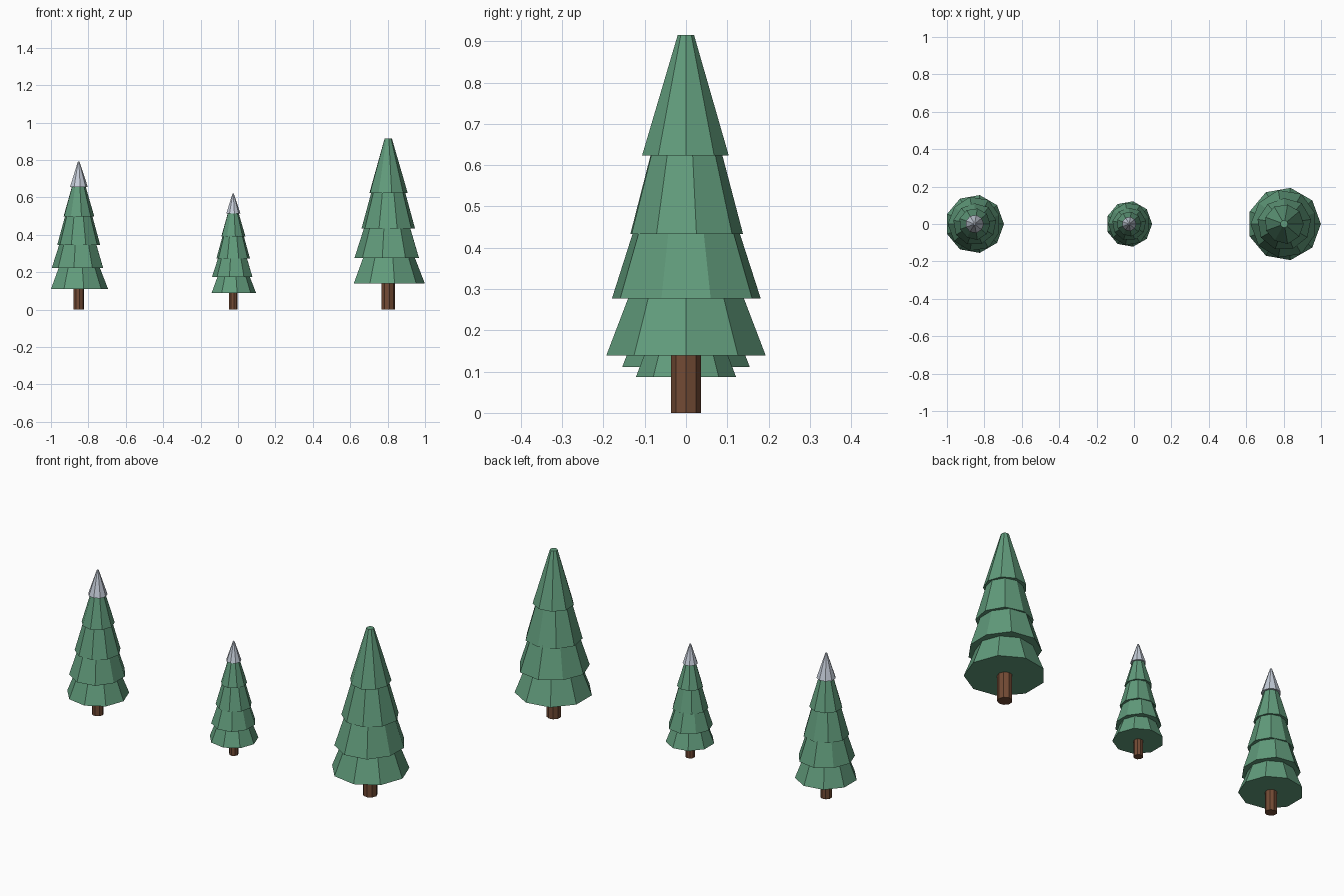
import bpy, math, random

if "Cube" in bpy.data.objects:
    bpy.data.objects.remove(bpy.data.objects["Cube"])

SIDES = 9


def material(name, color):
    m = bpy.data.materials.new(name)
    m.diffuse_color = (*color, 1)
    m.use_nodes = True
    m.node_tree.nodes["Principled BSDF"].inputs["Base Color"].default_value = m.diffuse_color
    return m


GREEN = material("needle_green", (0.12, 0.33, 0.20))
BROWN = material("bark_brown", (0.17, 0.07, 0.035))
SNOW = material("snow_grey", (0.55, 0.60, 0.68))


def frustum(name, x, s, z0, z1, r0, r1, mat, turn=0, jitter=0, seed=0):
    """Flat-faced capped cone; jitter folds the skirt slightly in and out."""
    rng = random.Random(seed)
    wave = [1 + rng.uniform(-jitter, jitter) for _ in range(SIDES)]
    verts = []
    for z, r in ((z0, r0), (z1, r1)):
        for i, w in enumerate(wave):
            a = math.radians(turn) + 2 * math.pi * i / SIDES
            verts.append((s * r * w * math.cos(a), s * r * w * math.sin(a), s * z))
    n = SIDES
    faces = [(i, (i + 1) % n, n + (i + 1) % n, n + i) for i in range(n)]
    faces += [tuple(reversed(range(n))), tuple(range(n, 2 * n))]
    mesh = bpy.data.meshes.new(name)
    mesh.from_pydata(verts, [], faces)
    mesh.materials.append(mat)
    ob = bpy.data.objects.new(name, mesh)
    ob.location.x = x
    bpy.context.collection.objects.link(ob)


# bottom z, top z, bottom radius, top radius, turn, fold amount
TIERS = [
    (0.139, 0.33, 0.196, 0.122, 0, 0),
    (0.277, 0.48, 0.180, 0.115, 20, 0.04),
    (0.433, 0.67, 0.142, 0.078, 10, 0.03),
    (0.623, 0.915, 0.106, 0.020, 0, 0.03),
]


def tree(label, x, s, snowy):
    # Trunk
    frustum(label + "_trunk", x, s, 0, 0.16, 0.037, 0.037, BROWN)
    # Overlapping skirts of branches
    for i, (z0, z1, r0, r1, turn, fold) in enumerate(TIERS):
        frustum(f"{label}_branches_{i + 1}", x, s, z0, z1, r0, r1, GREEN, turn, fold, i)
    # Snow cap
    if snowy:
        frustum(label + "_snow_cap", x, s, 0.82, 0.988, 0.061, 0.006, SNOW)


tree("large_tree", 0.803, 1.0, False)
tree("medium_tree", -0.852, 0.8, True)
tree("small_tree", -0.026, 0.628, True)
